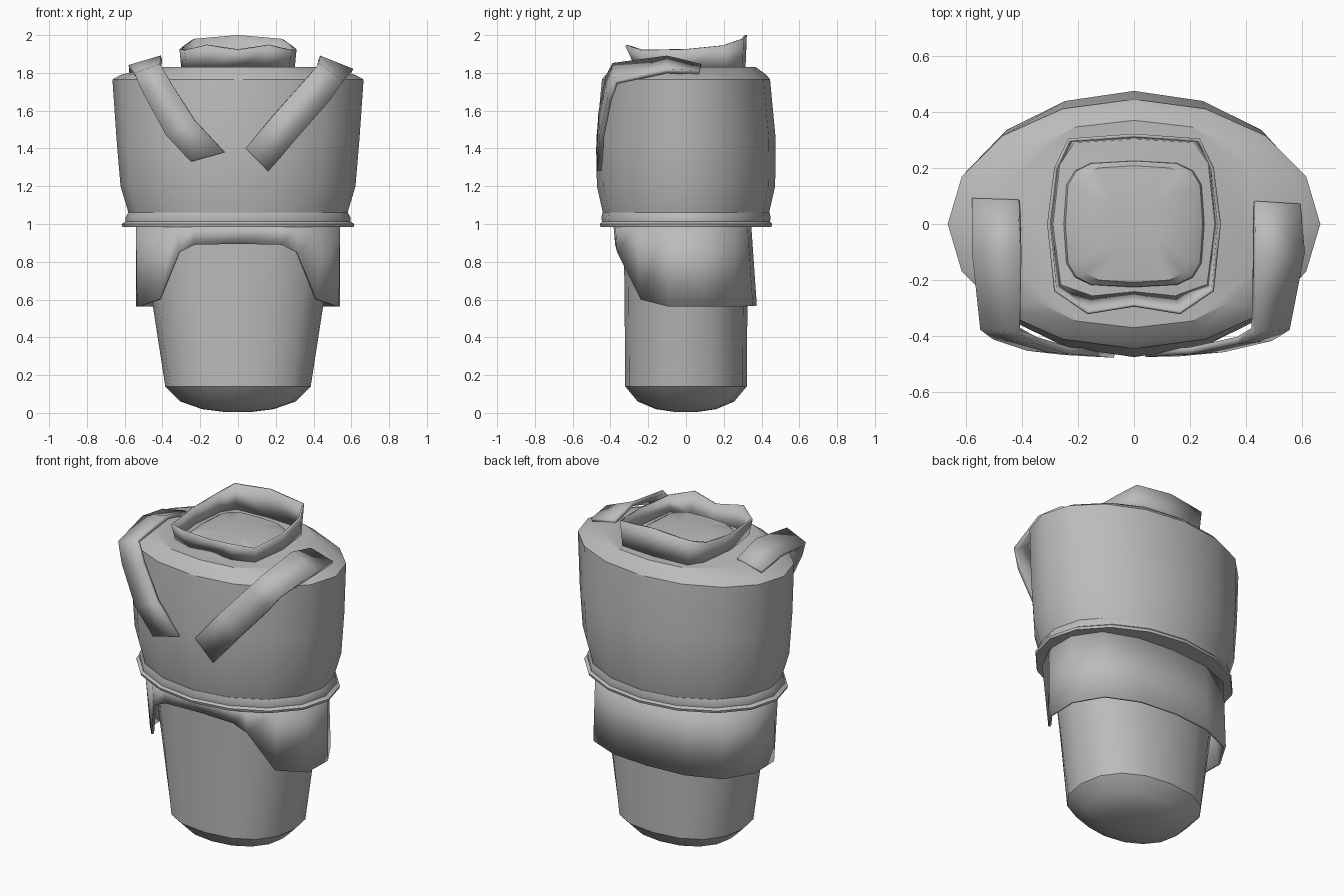
import bpy, math

cloth = bpy.data.materials.new("plain grey")
cloth.diffuse_color = (0.5, 0.5, 0.5, 1)


def make(name, verts, faces, thick=0, angle=32, offset=-1):
    me = bpy.data.meshes.new(name)
    me.from_pydata(verts, [], faces)
    me.materials.append(cloth)
    ob = bpy.data.objects.new(name, me)
    bpy.context.collection.objects.link(ob)
    bpy.ops.object.select_all(action='DESELECT')
    bpy.context.view_layer.objects.active = ob
    ob.select_set(True)
    bpy.ops.object.mode_set(mode='EDIT')
    bpy.ops.mesh.select_all(action='SELECT')
    bpy.ops.mesh.normals_make_consistent(inside=False)
    bpy.ops.object.mode_set(mode='OBJECT')
    bpy.ops.object.shade_smooth_by_angle(angle=math.radians(angle))
    if thick:
        m = ob.modifiers.new("thickness", 'SOLIDIFY')
        m.thickness = thick
        m.offset = offset
    return ob


def ring(z, a, b, e=2.0, n=16):
    out = []
    for i in range(n):
        t = 2 * math.pi * i / n
        c, s = math.cos(t), math.sin(t)
        out.append((a * math.copysign(abs(c) ** (2 / e), c),
                    b * math.copysign(abs(s) ** (2 / e), s), z))
    return out


def bridge(rings, closed=True):
    n = len(rings[0])
    return [(k * n + i, k * n + (i + 1) % n, (k + 1) * n + (i + 1) % n, (k + 1) * n + i)
            for k in range(len(rings) - 1) for i in range(n if closed else n - 1)]


def loft(name, profile, caps=True, **kw):
    rings = [ring(*p) for p in profile]
    n = len(rings[0])
    faces = bridge(rings)
    if caps:
        faces += [tuple(range(n)), tuple(range((len(rings) - 1) * n, len(rings) * n))]
    return make(name, sum(rings, []), faces, **kw)


def mirror_loop(half):
    # half runs front centre -> right side -> back centre
    return half + [(-x, y, z) for x, y, z in half[-2:0:-1]]


# lower body with rounded underside
loft("lower_body", [(0.005, 0.07, 0.06, 2.2), (0.02, 0.19, 0.16, 2.2), (0.06, 0.305, 0.255, 2.2),
                    (0.14, 0.385, 0.322, 2.3), (0.56, 0.45, 0.325, 2.3), (1.0, 0.52, 0.33, 2.3)])

# jacket torso
loft("torso", [(1.0, 0.56, 0.43), (1.06, 0.58, 0.44), (1.2, 0.622, 0.472), (1.45, 0.643, 0.475),
               (1.765, 0.665, 0.445), (1.79, 0.62, 0.425), (1.83, 0.46, 0.37, 2.4)])

# belt
loft("belt", [(0.985, 0.5, 0.36), (0.985, 0.612, 0.452), (1.0, 0.616, 0.456), (1.012, 0.595, 0.445),
              (1.035, 0.595, 0.448), (1.06, 0.582, 0.443), (1.062, 0.55, 0.42)])

# neck stump
loft("neck", [(1.82, 0.255, 0.226, 4), (1.845, 0.245, 0.225, 4),
              (1.87, 0.205, 0.208, 4), (1.882, 0.1, 0.1, 3)])

# standing collar, high at the back and notched at the front
low = [(0, -.25, 1.82), (.15, -.265, 1.82), (.27, -.22, 1.82), (.30, 0, 1.82),
       (.275, .22, 1.82), (.22, .30, 1.82), (0, .315, 1.82)]
top = [(0, -.295, 1.92), (.165, -.322, 1.945), (.285, -.24, 1.92), (.31, 0, 1.925),
       (.285, .2, 1.945), (.235, .305, 1.98), (0, .322, 2.0)]
rings = [mirror_loop(low), mirror_loop(top)]
make("collar", sum(rings, []), bridge(rings), thick=0.012)

# coat skirt, cut away at the front
hem = [(0, -.375, .895), (.23, -.375, .89), (.315, -.365, .85), (.42, -.24, .60), (.535, -.09, .562),
       (.54, .10, .562), (.44, .27, .563), (.24, .355, .566), (0, .375, .568)]
waist = [(0, -.385, 1), (.23, -.385, 1), (.32, -.375, 1), (.45, -.26, 1), (.54, -.09, 1),
         (.54, .10, 1), (.44, .25, 1), (.24, .325, 1), (0, .345, 1)]
rings = [mirror_loop(hem), mirror_loop(waist)]
make("coat_skirt", sum(rings, []), bridge(rings), thick=0.015)


# shoulder straps, crossing toward the chest
def strap(name, inner, outer):
    rings = [inner, outer]
    ob = make(name, inner + outer, bridge(rings, closed=False), thick=0.025, angle=20, offset=0)
    return ob


strap("right_strap",
      [(.43, .08, 1.835), (.43, -.10, 1.88), (.425, -.38, 1.845), (.37, -.415, 1.78), (.2, -.452, 1.59), (.04, -.462, 1.40)],
      [(.59, .07, 1.80), (.605, -.10, 1.81), (.55, -.37, 1.75), (.49, -.405, 1.66), (.32, -.445, 1.465), (.16, -.46, 1.28)])
strap("left_strap",
      [(-.41, .085, 1.835), (-.405, -.10, 1.88), (-.41, -.38, 1.84), (-.35, -.415, 1.74), (-.23, -.452, 1.55), (-.07, -.465, 1.38)],
      [(-.575, .09, 1.80), (-.575, -.10, 1.83), (-.545, -.37, 1.79), (-.50, -.40, 1.69), (-.38, -.44, 1.47), (-.25, -.455, 1.33)])
